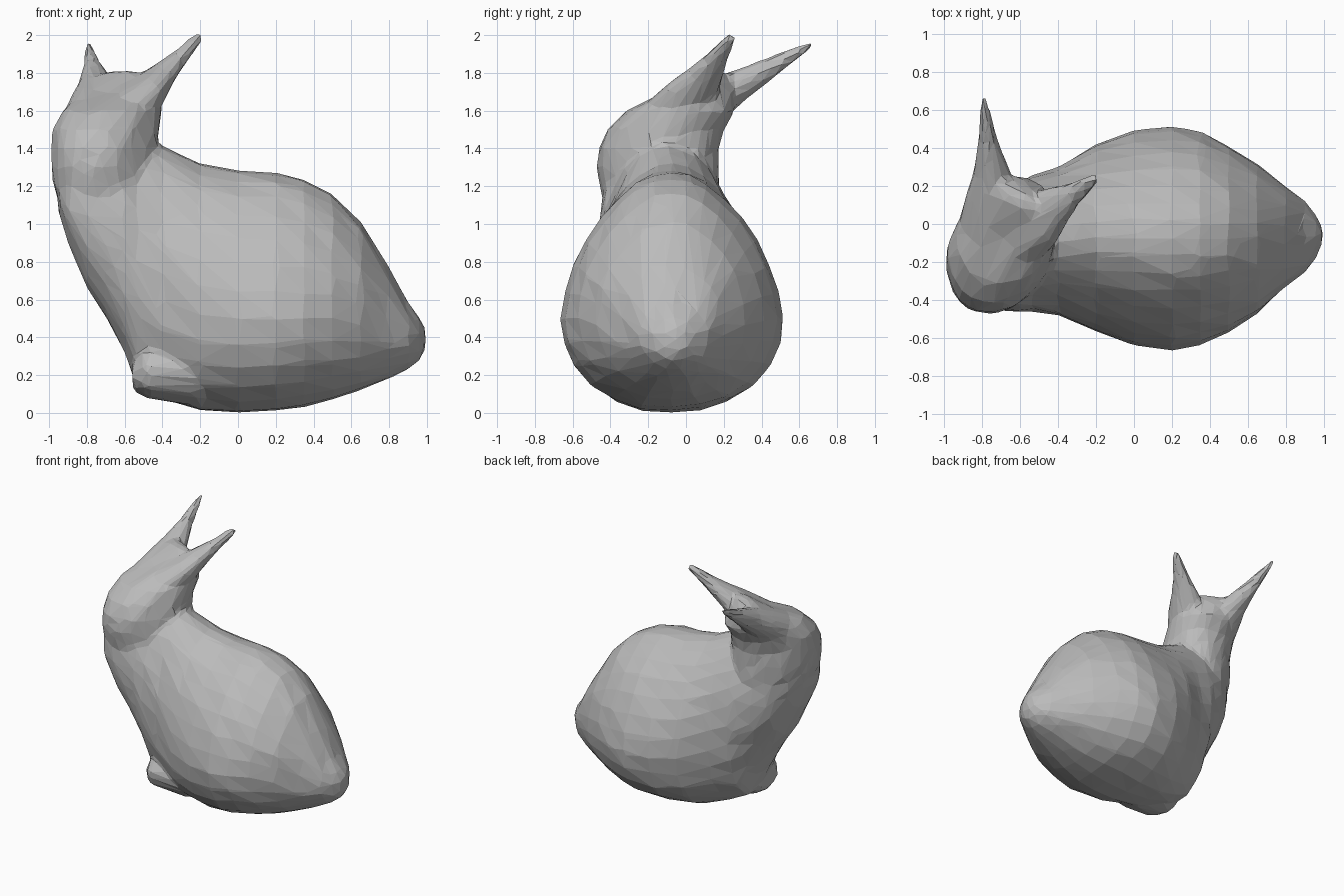
import bpy, bmesh, math, random
from mathutils import Vector

cube = bpy.data.objects.get("Cube")
if cube:
    bpy.data.objects.remove(cube, do_unlink=True)

SIDES = 28
ANGLES = [2 * math.pi * i / SIDES for i in range(SIDES)]
rng = random.Random(4)
bm = bmesh.new()


def loft(rings, rough=0.007):
    """Skin a list of point rings, slightly hand-hewn, and close both ends."""
    def hew(p):
        return p + Vector([rng.uniform(-rough, rough) for _ in range(3)])
    loops = [[bm.verts.new(hew(p)) for p in ring] for ring in rings]
    for a, b in zip(loops, loops[1:]):
        for i in range(SIDES):
            j = (i + 1) % SIDES
            bm.faces.new((a[i], a[j], b[j], b[i]))
    bm.faces.new(loops[0][::-1])
    bm.faces.new(loops[-1])


def body_ring(x, low, high, y0, y1, egg):
    """Upright egg section, wider near the bottom."""
    return [Vector((x,
                    (y0 + y1) / 2 + (y1 - y0) / 2 * math.cos(a) * (1 - egg * math.sin(a)),
                    (low + high) / 2 + (high - low) / 2 * math.sin(a))) for a in ANGLES]


def head_ring(z, x, y, length, width):
    """Level oval section, long along the direction of the gaze."""
    gaze = Vector((-0.5, -0.87, 0))
    side = Vector((0.87, -0.5, 0))
    return [Vector((x, y, z)) + gaze * length * math.cos(a) + side * width * math.sin(a)
            for a in ANGLES]


def ear(points, across):
    """Tapering flattened ear: points are (centre, half width, half thickness)."""
    axis = (Vector(points[-1][0]) - Vector(points[0][0])).normalized()
    u = Vector(across)
    u = (u - axis * u.dot(axis)).normalized()
    v = axis.cross(u)
    loft([[Vector(c) + u * w * math.cos(a) + v * t * math.sin(a) for a in ANGLES]
          for c, w, t in points], 0.002)


# Body and chest, from breast to tail
loft([body_ring(*r) for r in (
    (-0.95, 1.07, 1.3, -0.34, -0.12, 0),
    (-0.9, 0.89, 1.4, -0.42, 0.0, 0),
    (-0.8, 0.66, 1.45, -0.45, 0.12, 0),
    (-0.7, 0.5, 1.47, -0.46, 0.18, 0),
    (-0.6, 0.31, 1.48, -0.46, 0.22, 0),
    (-0.54, 0.14, 1.47, -0.46, 0.25, 0.03),
    (-0.4, 0.07, 1.41, -0.48, 0.3, 0.1),
    (-0.2, 0.01, 1.32, -0.56, 0.41, 0.2),
    (0.0, 0.0, 1.285, -0.62, 0.475, 0.25),
    (0.2, 0.01, 1.275, -0.645, 0.495, 0.27),
    (0.35, 0.03, 1.24, -0.62, 0.465, 0.25),
    (0.5, 0.07, 1.16, -0.56, 0.4, 0.2),
    (0.65, 0.12, 1.01, -0.47, 0.31, 0.15),
    (0.8, 0.18, 0.77, -0.33, 0.2, 0.1),
    (0.9, 0.23, 0.58, -0.25, 0.12, 0),
    (0.96, 0.28, 0.5, -0.18, 0.05, 0),
    (0.99, 0.34, 0.44, -0.11, 0.0, 0))])

# Neck and head
loft([head_ring(*r) for r in (
    (0.8, -0.58, -0.12, 0.2, 0.16),
    (0.95, -0.63, -0.12, 0.28, 0.22),
    (1.1, -0.67, -0.13, 0.32, 0.25),
    (1.2, -0.695, -0.14, 0.335, 0.26),
    (1.3, -0.705, -0.15, 0.34, 0.262),
    (1.4, -0.705, -0.145, 0.335, 0.262),
    (1.5, -0.7, -0.105, 0.32, 0.262),
    (1.6, -0.67, -0.03, 0.3, 0.25),
    (1.7, -0.63, 0.075, 0.16, 0.2),
    (1.77, -0.62, 0.12, 0.08, 0.17),
    (1.81, -0.62, 0.14, 0.03, 0.1))])

# Ears, spread to either side behind the head
ear([((-0.76, -0.06, 1.53), 0.18, 0.15),
     ((-0.745, 0.12, 1.64), 0.15, 0.12),
     ((-0.75, 0.28, 1.735), 0.095, 0.085),
     ((-0.77, 0.45, 1.83), 0.05, 0.055),
     ((-0.785, 0.58, 1.905), 0.033, 0.035),
     ((-0.79, 0.67, 1.95), 0.018, 0.018)], (1, 0, 0))
ear([((-0.6, -0.06, 1.57), 0.17, 0.14),
     ((-0.49, 0.03, 1.69), 0.15, 0.1),
     ((-0.4, 0.105, 1.79), 0.1, 0.07),
     ((-0.31, 0.165, 1.88), 0.06, 0.045),
     ((-0.24, 0.215, 1.955), 0.04, 0.035),
     ((-0.195, 0.245, 2.0), 0.025, 0.025)], (0.3, -0.9, 0))

# Front paws tucked under the chest
loft([body_ring(*r) for r in (
    (-0.56, 0.12, 0.27, -0.36, -0.14, 0),
    (-0.49, 0.08, 0.36, -0.45, -0.07, 0),
    (-0.2, 0.03, 0.42, -0.45, 0.1, 0))])

bmesh.ops.recalc_face_normals(bm, faces=bm.faces)
mesh = bpy.data.meshes.new("rabbit")
bm.to_mesh(mesh)
bm.free()
rabbit = bpy.data.objects.new("rabbit", mesh)
bpy.context.scene.collection.objects.link(rabbit)

# Plain grey stone
stone = bpy.data.materials.new("grey stone")
stone.use_nodes = True
grey = (0.5, 0.5, 0.5, 1)
stone.diffuse_color = grey
stone.node_tree.nodes["Principled BSDF"].inputs["Base Color"].default_value = grey
mesh.materials.append(stone)

# Fuse the parts, soften the joins and reduce to flat facets
fuse = rabbit.modifiers.new("fuse", 'REMESH')
fuse.mode = 'VOXEL'
fuse.voxel_size = 0.02
soften = rabbit.modifiers.new("soften", 'SMOOTH')
soften.factor = 0.5
soften.iterations = 8
facet = rabbit.modifiers.new("facet", 'DECIMATE')
facet.ratio = 0.028
